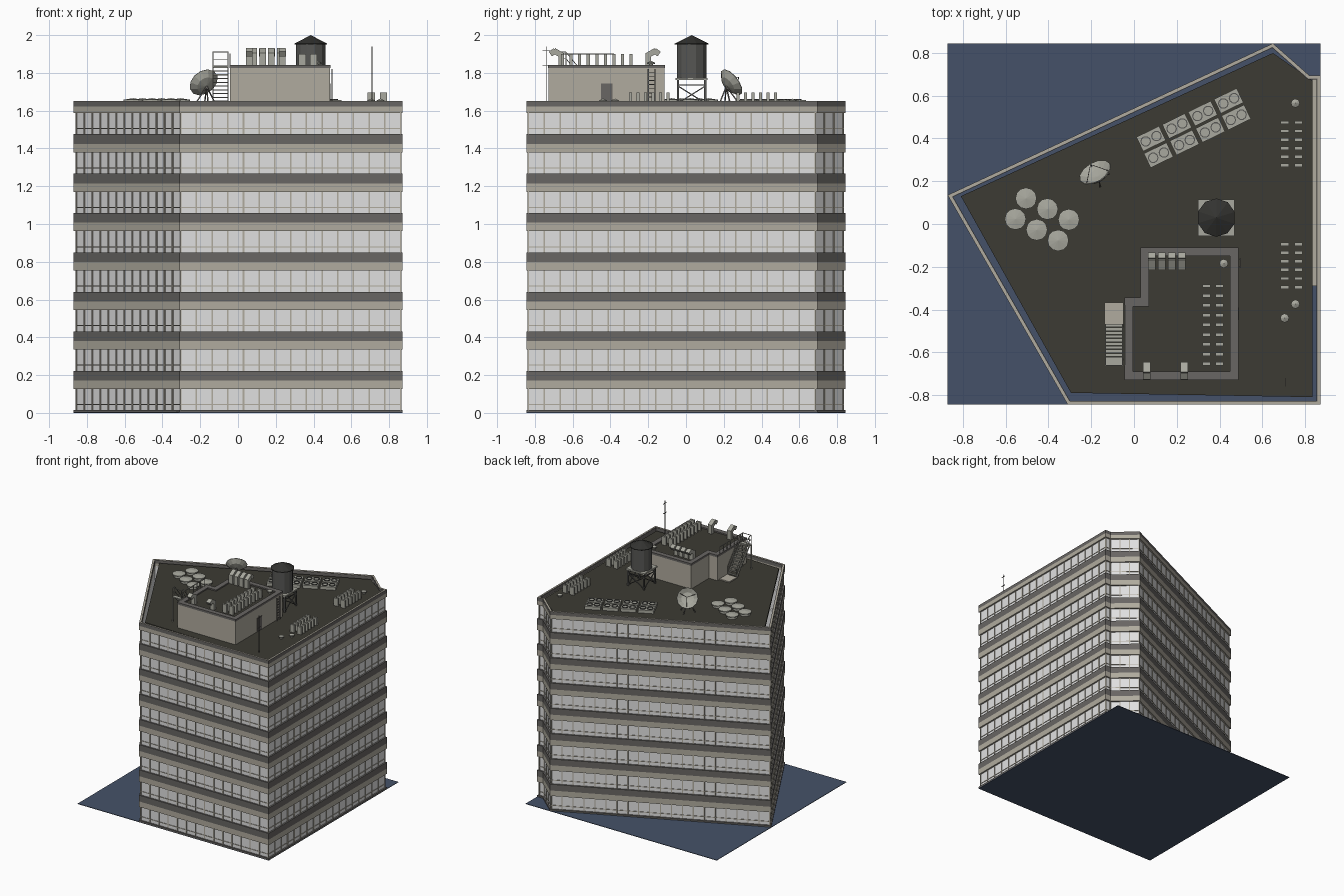
import bpy, bmesh, math
from mathutils import Vector, Matrix

if "Cube" in bpy.data.objects:
    bpy.data.objects.remove(bpy.data.objects["Cube"])


def material(name, srgb):
    m = bpy.data.materials.new(name)
    m.diffuse_color = [((c + 0.055) / 1.055) ** 2.4 for c in srgb] + [1]
    m.use_nodes = True
    m.node_tree.nodes["Principled BSDF"].inputs["Base Color"].default_value = m.diffuse_color
    return m


BLUE = material("ground blue", (0.27, 0.32, 0.41))
GLASS = material("pale glass", (0.88, 0.88, 0.88))
BEIGE = material("beige concrete", (0.69, 0.67, 0.62))
DARK = material("dark spandrel", (0.41, 0.40, 0.39))
ROOF = material("roof tar", (0.235, 0.23, 0.20))
METAL = material("grey metal", (0.66, 0.66, 0.62))
TANK = material("tank grey", (0.34, 0.34, 0.33))
BLACK = material("dark roof cap", (0.20, 0.20, 0.19))

FLOORS, PITCH, DECK = 8, 0.2087, 1.632
FOOT = [(-0.872, 0.135), (-0.31, -0.845), (0.872, -0.845),
        (0.872, 0.695), (0.82, 0.695), (0.65, 0.845)]


def part(name, mat, build):
    bm = bmesh.new()
    build(bm)
    me = bpy.data.meshes.new(name)
    bm.to_mesh(me)
    bm.free()
    me.materials.append(mat)
    ob = bpy.data.objects.new(name, me)
    bpy.context.collection.objects.link(ob)
    return ob


def box(bm, c, s, rot=0):
    bmesh.ops.create_cube(bm, size=1, matrix=Matrix.Translation(c) @ Matrix.Rotation(rot, 4, 'Z')
                          @ Matrix.Diagonal((*s, 1)))


def beam(bm, p, q, w, d=None):
    p, q = Vector(p), Vector(q)
    m = Matrix.Translation((p + q) / 2) @ (q - p).to_track_quat('Z', 'Y').to_matrix().to_4x4()
    bmesh.ops.create_cube(bm, size=1, matrix=m @ Matrix.Diagonal((w, d or w, (q - p).length, 1)))


def lathe(bm, profile, n, matrix):
    rings = []
    for r, z in profile:
        rings.append([bm.verts.new(matrix @ Vector((r * math.cos(a), r * math.sin(a), z)))
                      for a in (2 * math.pi * i / n for i in range(n if r else 1))])
    for a, b in zip(rings, rings[1:]):
        for i in range(n):
            j = (i + 1) % n
            f = [a[i % len(a)], a[j % len(a)], b[j % len(b)], b[i % len(b)]]
            bm.faces.new(list(dict.fromkeys(f)))


def inset(poly, d):
    out = []
    for i in range(len(poly)):
        a, b, c = (Vector(poly[(i + k) % len(poly)]) for k in (-1, 0, 1))
        n1, n2 = (Vector((-e.y, e.x)).normalized() for e in (b - a, c - b))
        out.append(b + (n1 + n2) * d / (1 + n1.dot(n2)))
    return out


def ring(bm, poly, d0, d1, z0, z1):
    loops = [[bm.verts.new((p[0], p[1], z)) for p in inset(poly, d)]
             for d, z in ((d0, z0), (d0, z1), (d1, z1), (d1, z0))]
    for k in range(4):
        a, b = loops[k], loops[(k + 1) % 4]
        for i in range(len(poly)):
            j = (i + 1) % len(poly)
            bm.faces.new((a[i], a[j], b[j], b[i]))


def prism(bm, poly, z0, z1):
    lo, hi = ([bm.verts.new((p[0], p[1], z)) for p in poly] for z in (z0, z1))
    bm.faces.new(lo[::-1])
    bm.faces.new(hi)
    for i in range(len(poly)):
        j = (i + 1) % len(poly)
        bm.faces.new((lo[i], lo[j], hi[j], hi[i]))


# Ground and facade: glass shell, mullions, transoms, two-tone bands
part("ground_plate", BLUE, lambda bm: box(bm, (0, 0, 0.002), (1.744, 1.69, 0.004)))
part("window_glass", GLASS, lambda bm: ring(bm, FOOT, 0.013, 0.018, 0.004, 1.6))


def mullions(bm):
    pts = inset(FOOT, 0.011)
    for i, a in enumerate(pts):
        b = pts[(i + 1) % len(pts)]
        n = max(1, round((b - a).length / 0.085))
        ang = math.atan2(b.y - a.y, b.x - a.x)
        for k in range(n + 1):
            p = a.lerp(b, k / n)
            box(bm, (p.x, p.y, 0.8), (0.008, 0.006, 1.59), ang)


def transoms(bm):
    for f in range(FLOORS):
        z = 0.015 + f * PITCH + 0.027
        ring(bm, FOOT, 0.009, 0.013, z, z + 0.005)


part("mullions", BEIGE, mullions)
part("transoms", BEIGE, transoms)
part("base_band", DARK, lambda bm: ring(bm, FOOT, 0, 0.018, 0.004, 0.016))
for f in range(FLOORS):
    z = 0.127 + f * PITCH
    top = 0.045 if f < FLOORS - 1 else 0.033
    part(f"light_band_{f}", BEIGE, lambda bm: ring(bm, FOOT, 0, 0.018, z, z + top))
    part(f"dark_band_{f}", DARK, lambda bm: ring(bm, FOOT, 0, 0.018, z + top, min(z + 0.096, 1.648)))
part("parapet_cap", BEIGE, lambda bm: ring(bm, FOOT, 0.001, 0.014, 1.648, 1.65))

# Roof deck, set in from the parapet
DECK_POLY = [(-0.81, 0.13), (-0.295, -0.79), (0.835, -0.81), (0.835, 0.67), (0.65, 0.80)]
part("roof_deck", ROOF, lambda bm: prism(bm, DECK_POLY, DECK - 0.02, DECK))
part("side_ledge", BEIGE, lambda bm: box(bm, (0.848, 0.2, 1.615), (0.03, 0.98, 0.01)))

# Penthouse
PENT = [(-0.045, -0.73), (0.49, -0.73), (0.49, -0.11), (0.03, -0.11), (0.03, -0.345), (-0.045, -0.345)]
part("penthouse_walls", BEIGE, lambda bm: prism(bm, inset(PENT, 0.003), DECK, 1.825))
part("penthouse_rim", DARK, lambda bm: ring(bm, PENT, 0, 0.04, 1.825, 1.842))
part("penthouse_roof", ROOF, lambda bm: prism(bm, inset(PENT, 0.035), 1.82, 1.832))
part("penthouse_door", DARK, lambda bm: box(bm, (0.488, -0.42, 1.69), (0.006, 0.06, 0.11)))


# Upright slab vents in paired columns
def slabs(bm):
    for x in (0.34, 0.40):
        for k in range(9):
            box(bm, (x, -0.29 - k * 0.0455, 1.866), (0.038, 0.016, 0.07))
    for y0 in (0.475, -0.095):
        for x in (0.705, 0.77):
            for k in range(6):
                box(bm, (x, y0 - k * 0.04, 1.663), (0.038, 0.016, 0.064))


part("slab_vents", METAL, slabs)


# Gooseneck ducts, mouths turned outward
def ducts(bm):
    spots = [(0.083 + 0.047 * k, -0.2, 1) for k in range(4)] + [(0.06, -0.66, -1), (0.235, -0.66, -1)]
    for x, y, s in spots:
        beam(bm, (x, y, 1.83), (x, y, 1.905), 0.034, 0.03)
        beam(bm, (x, y - s * 0.008, 1.89), (x, y + s * 0.04, 1.918), 0.034, 0.03)
        beam(bm, (x, y + s * 0.032, 1.918), (x, y + s * 0.058, 1.9), 0.036, 0.03)


part("gooseneck_ducts", METAL, ducts)


# Mushroom vents
def mushrooms(bm):
    for x, y, z in ((0.755, 0.565, DECK), (0.755, -0.375, DECK), (0.705, -0.44, DECK), (0.42, -0.185, 1.832)):
        lathe(bm, [(0.01, 0), (0.01, 0.015), (0.021, 0.015), (0.021, 0.022), (0, 0.032)], 8,
              Matrix.Translation((x, y, z)))


part("mushroom_vents", METAL, mushrooms)


# Stair up to the penthouse with rails
def stair(bm):
    for k in range(10):
        t = k / 9
        box(bm, (-0.093, -0.475 - 0.155 * t, 1.65 + 0.18 * t), (0.075, 0.015, 0.006))
    box(bm, (-0.093, -0.648, 1.835), (0.085, 0.03, 0.008))
    for x in (-0.133, -0.053):
        beam(bm, (x, -0.47, DECK), (x, -0.635, 1.835), 0.006, 0.012)
        for h in (0.04, 0.075):
            beam(bm, (x, -0.47, DECK + h), (x, -0.635, 1.835 + h), 0.004)
            beam(bm, (x, -0.635, 1.835 + h), (x, -0.662, 1.835 + h), 0.004)
        for y, z in ((-0.47, DECK), (-0.55, 1.73), (-0.635, 1.835), (-0.662, 1.835)):
            beam(bm, (x, y, z), (x, y, z + 0.075), 0.004)
        beam(bm, (x, -0.66, DECK), (x, -0.66, 1.835), 0.006)
    for h in (1.87, 1.91):
        beam(bm, (-0.133, -0.662, h), (-0.053, -0.662, h), 0.004)
    beam(bm, (-0.043, -0.66, 1.9), (-0.043, -0.38, 1.9), 0.005)
    for k in range(7):
        y = -0.66 + k * 0.0467
        beam(bm, (-0.043, y, 1.84), (-0.043, y, 1.9), 0.004)


part("access_stair", METAL, stair)
part("stair_pad", BEIGE, lambda bm: box(bm, (-0.093, -0.418, DECK + 0.004), (0.09, 0.1, 0.01)))


# Wall ladder on the right of the penthouse
def ladder(bm):
    for y in (-0.2, -0.165):
        beam(bm, (0.497, y, DECK), (0.497, y, 1.82), 0.006)
    for k in range(8):
        beam(bm, (0.497, -0.2, 1.65 + k * 0.022), (0.497, -0.165, 1.65 + k * 0.022), 0.004)


part("wall_ladder", DARK, ladder)

# Water tank on a braced stand
TX, TY = 0.385, 0.03


def stand(bm):
    c = [(TX + sx * 0.072, TY + sy * 0.072) for sx, sy in ((-1, -1), (1, -1), (1, 1), (-1, 1))]
    for i in range(4):
        a, b = c[i], c[(i + 1) % 4]
        beam(bm, (*a, DECK), (*a, 1.765), 0.012)
        for z0, z1 in ((1.64, 1.73), (1.73, 1.64), (1.735, 1.735)):
            beam(bm, (*a, z0), (*b, z1), 0.006)


T = Matrix.Translation((TX, TY, 0)) @ Matrix.Rotation(0.3, 4, 'Z')
part("tank_stand", TANK, stand)
part("tank_platform", METAL, lambda bm: box(bm, (TX, TY, 1.768), (0.17, 0.17, 0.012)))
part("tank_body", TANK, lambda bm: lathe(bm, [(0, 1.774), (0.08, 1.774), (0.08, 1.955), (0, 1.955)], 12, T))
part("tank_cap", BLACK, lambda bm: lathe(bm, [(0, 1.95), (0.09, 1.95), (0.09, 1.955), (0, 2.0)], 10, T))

# Satellite dish on tripod
AIM = Vector((-0.42, 0.72, 0.55)).normalized()
DC = Vector((-0.178, 0.235, 1.745))
DM = Matrix.Translation(DC) @ AIM.to_track_quat('Z', 'Y').to_matrix().to_4x4()
part("dish_bowl", METAL, lambda bm: lathe(
    bm, [(0, -0.028), (0.05, -0.018), (0.082, 0.008), (0.08, 0.012), (0.048, -0.01), (0, -0.018)], 12, DM))


def dish_frame(bm):
    hub = DC - AIM * 0.03
    for dx, dy in ((-0.05, -0.03), (0.06, 0.0), (0.0, 0.05), (0.02, -0.06)):
        beam(bm, hub, (DC.x + dx, DC.y + dy, DECK), 0.006)
    tip = DC + AIM * 0.06
    for a in (0.5, 2.6, 4.7):
        beam(bm, DM @ Vector((0.07 * math.cos(a), 0.07 * math.sin(a), 0)), tip, 0.003)


part("dish_frame", DARK, dish_frame)


# Cluster of flat round vents
def discs(bm):
    for k in range(3):
        for x, y in ((-0.505, 0.12), (-0.555, 0.023)):
            lathe(bm, [(0.04, 0), (0.04, 0.018), (0.05, 0.018), (0.05, 0.026), (0, 0.034)], 12,
                  Matrix.Translation((x + 0.1 * k, y - 0.05 * k, DECK)))


part("round_vents", METAL, discs)

# Cooling units, two rows of four, each with two fans
ANG = math.radians(26)
UNITS = [Vector((0.115 + 0.121 * k - 0.035 * r, 0.322 + 0.059 * k + 0.077 * r, DECK))
         for k in range(4) for r in range(2)]


def fans(bm):
    for u in UNITS:
        for s in (-0.028, 0.028):
            m = Matrix.Translation((u.x + s * math.cos(ANG), u.y + s * math.sin(ANG), DECK + 0.025))
            lathe(bm, [(0.025, 0), (0.025, 0.005), (0.02, 0.005), (0.02, 0)], 10, m)


part("cooling_units", METAL, lambda bm: [box(bm, u + Vector((0, 0, 0.0125)), (0.118, 0.074, 0.025), ANG)
                                         for u in UNITS])
part("cooling_fans", TANK, fans)


# Thin antenna mast
def mast(bm):
    beam(bm, (0.71, -0.74, DECK), (0.71, -0.74, 1.94), 0.004)
    for z in (1.84, 1.92):
        beam(bm, (0.71, -0.76, z), (0.71, -0.72, z), 0.004)


part("antenna_mast", DARK, mast)

# Consistent outward normals
for ob in bpy.data.objects:
    bm = bmesh.new()
    bm.from_mesh(ob.data)
    bmesh.ops.recalc_face_normals(bm, faces=bm.faces)
    bm.to_mesh(ob.data)
    bm.free()
